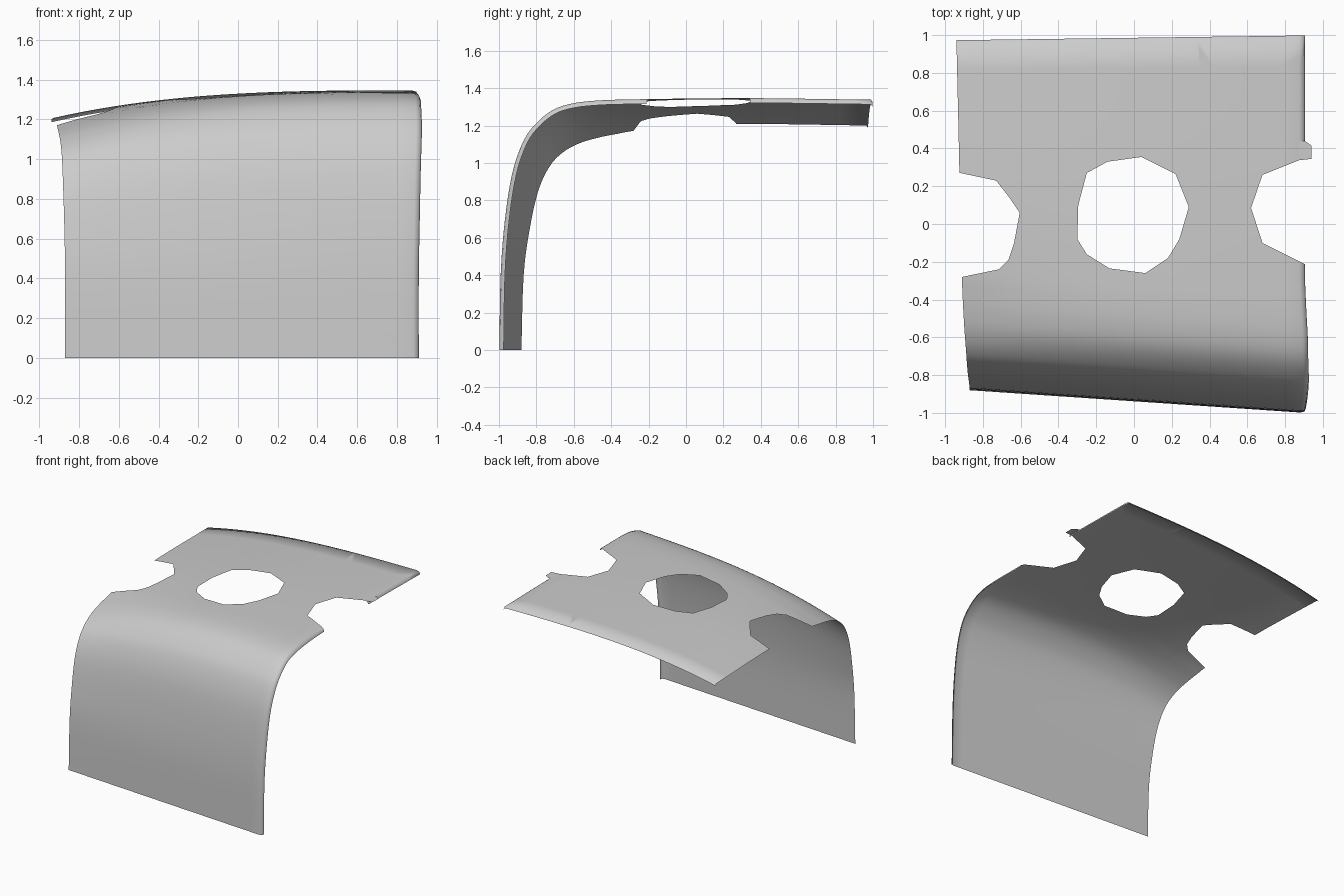
import bpy, bmesh
from mathutils import Vector

if "Cube" in bpy.data.objects:
    bpy.data.objects.remove(bpy.data.objects["Cube"])

# Matching stations along the panel, bottom front to back: (x, y, z)
RIGHT = [(.91, -1, 0), (.91, -.993, .4), (.915, -.97, .7), (.92, -.93, .95),
         (.925, -.87, 1.12), (.925, -.8, 1.215), (.922, -.71, 1.285),
         (.92, -.6, 1.32), (.912, -.45, 1.335), (.905, -.27, 1.34),
         (.902, .05, 1.345), (.905, .4, 1.346), (.905, .99, 1.338)]
LEFT = [(-.87, -.88, 0), (-.87, -.868, .4), (-.874, -.835, .65), (-.88, -.79, .85),
        (-.885, -.73, .98), (-.89, -.66, 1.055), (-.897, -.57, 1.105),
        (-.903, -.47, 1.135), (-.908, -.37, 1.155), (-.912, -.25, 1.175),
        (-.92, .05, 1.2), (-.927, .4, 1.208), (-.94, .965, 1.2)]

# Openings seen from above; the two notches run out past the side edges
HOLE = [(-.25, .27), (-.14, .33), (.04, .355), (.22, .265), (.29, .09), (.24, -.08),
        (.18, -.18), (.06, -.26), (-.13, -.235), (-.25, -.16), (-.3, -.08), (-.295, .1)]
LEFT_NOTCH = [(-1.2, .329), (-.73, .23), (-.66, .14), (-.605, .06), (-.635, -.1),
              (-.665, -.19), (-.715, -.24), (-1.2, -.34)]
RIGHT_NOTCH = [(1.2, -.36), (.68, -.1), (.62, .085), (.68, .26), (.88, .34), (1.2, .36)]


def smooth_curve(points, steps=4):
    """Catmull-Rom curve through the points."""
    p = [Vector(q) for q in points]
    p = [2 * p[0] - p[1]] + p + [2 * p[-1] - p[-2]]
    out = []
    for i in range(1, len(p) - 2):
        a, b, c, d = p[i - 1:i + 3]
        for k in range(steps):
            t = k / steps
            out.append(.5 * (2 * b + (c - a) * t + (2 * a - 5 * b + 4 * c - d) * t * t
                             + (3 * b - a - 3 * c + d) * t ** 3))
    return out + [p[-2]]


def cut_opening(bm, poly):
    """Remove a convex clockwise opening by slicing along each side."""
    inside = [f for f in bm.faces if f.calc_center_median().y > -.55]
    for i, a in enumerate(poly):
        b = poly[(i + 1) % len(poly)]
        normal = Vector((b[1] - a[1], a[0] - b[0], 0)).normalized()
        co = Vector((a[0], a[1], 0))
        geom = set(inside)
        for f in inside:
            geom.update(f.edges)
            geom.update(f.verts)
        res = bmesh.ops.bisect_plane(bm, geom=list(geom), dist=1e-5,
                                     plane_co=co, plane_no=normal)
        faces = {g for g in res['geom'] if isinstance(g, bmesh.types.BMFace)}
        inside = [f for f in faces | {f for f in inside if f.is_valid}
                  if (f.calc_center_median() - co).dot(normal) > 0]
    bmesh.ops.delete(bm, geom=inside, context='FACES')


def add_object(name, bm):
    mesh = bpy.data.meshes.new(name)
    bm.to_mesh(mesh)
    bm.free()
    ob = bpy.data.objects.new(name, mesh)
    bpy.context.collection.objects.link(ob)
    for p in mesh.polygons:
        p.use_smooth = True
    return ob


# Curved panel: left and right profiles blended, with a rolled right edge
left, right = smooth_curve(LEFT), smooth_curve(RIGHT)
N = 24
columns = [(i / N * .984, 0) for i in range(N + 1)] + [(.996, .007), (1, .025)]
bm = bmesh.new()
rows = []
for j in range(len(left)):
    l, r = left[j], right[j]
    t = right[min(j + 1, len(right) - 1)] - right[max(j - 1, 0)]
    inward = Vector((0, t.z, -t.y)).normalized()
    row = []
    for u, drop in columns:
        s = 1 - u
        p = Vector((r.x + (l.x - r.x) * s, r.y + (l.y - r.y) * s,
                    r.z + (l.z - r.z) * s ** 3))
        row.append(bm.verts.new(p + inward * drop))
    rows.append(row)

# Small turned-down lip along the back edge
rows.append([bm.verts.new(v.co + Vector((0, .008, -.014))) for v in rows[-1]])
for a, b in zip(rows, rows[1:]):
    for i in range(len(a) - 1):
        bm.faces.new((a[i], a[i + 1], b[i + 1], b[i]))

def clockwise(poly):
    area = sum(a[0] * b[1] - b[0] * a[1] for a, b in zip(poly, poly[1:] + poly[:1]))
    return poly if area < 0 else poly[::-1]

for opening in (HOLE, LEFT_NOTCH, RIGHT_NOTCH):
    cut_opening(bm, clockwise(opening))
add_object("curved_panel", bm)

# Small flat tab beside the right notch
bm = bmesh.new()
bm.faces.new([bm.verts.new((x, y, 1.347)) for x, y in
              ((.87, .337), (.94, .345), (.94, .415), (.905, .44), (.87, .44))])
add_object("edge_tab", bm)
